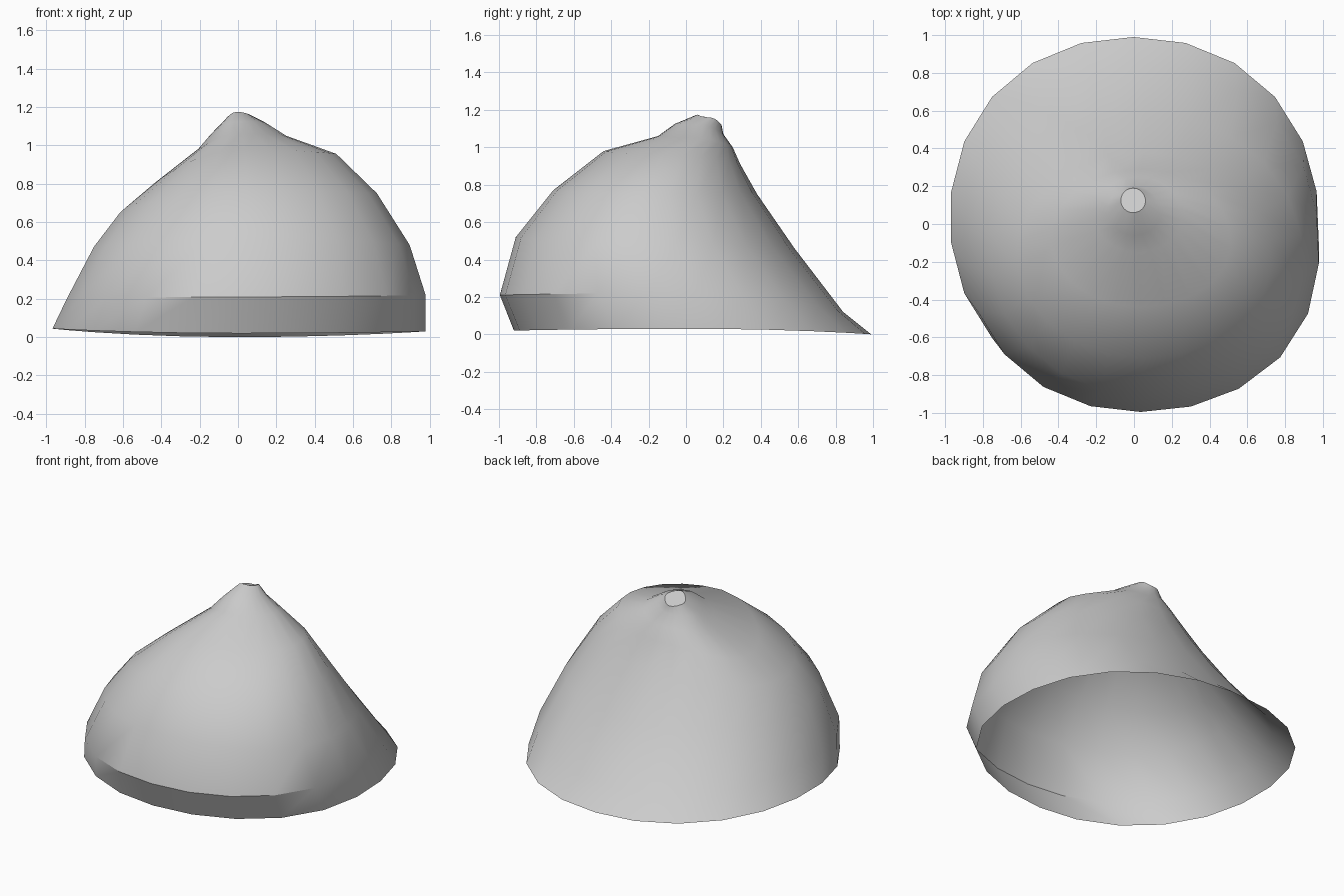
import bpy
import bmesh
import math

cube = bpy.data.objects.get("Cube")
if cube:
    bpy.data.objects.remove(cube, do_unlink=True)

SIDES = 22

# Matching outlines from crown to rim: (distance along axis, height)
FRONT = [(0.06, 1.175), (-0.06, 1.125), (-0.15, 1.06), (-0.44, 0.98),
         (-0.71, 0.77), (-0.91, 0.52), (-0.995, 0.21), (-0.92, 0.02)]
BACK = [(0.19, 1.12), (0.20, 1.07), (0.25, 1.0), (0.29, 0.91),
        (0.38, 0.75), (0.58, 0.46), (0.84, 0.12), (0.99, 0.0)]
LEFT = [(0.06, 1.16), (0.14, 1.12), (0.25, 1.05), (0.51, 0.955),
        (0.72, 0.75), (0.89, 0.48), (0.97, 0.22), (0.97, 0.03)]
RIGHT = [(-0.07, 1.13), (-0.14, 1.06), (-0.21, 0.98), (-0.44, 0.80),
         (-0.62, 0.65), (-0.76, 0.47), (-0.90, 0.20), (-0.975, 0.045)]


def ring_points(front, back, left, right, squareness):
    """Oval through four outline points, with the height blended around it."""
    cx, cy = (left[0] + right[0]) / 2, (front[0] + back[0]) / 2
    rx, ry = (left[0] - right[0]) / 2, (back[0] - front[0]) / 2
    for i in range(SIDES):
        a = 2 * math.pi * i / SIDES - math.pi / 2
        c, s = math.cos(a), math.sin(a)
        k = (abs(c) ** squareness + abs(s) ** squareness) ** (-1 / squareness)
        # Slight bulge on the front left shoulder
        k *= 1 + 0.03 * max(0, math.cos(a + math.radians(30))) ** 8
        zx = left[1] if c > 0 else right[1]
        zy = back[1] if s > 0 else front[1]
        yield cx + rx * k * c, cy + ry * k * s, zx * c * c + zy * s * s


# Hollow shell lofted through the rings, open underneath
bm = bmesh.new()
rings = []
for n, points in enumerate(zip(FRONT, BACK, LEFT, RIGHT)):
    square = 2.12 if n > 5 else 2.0
    rings.append([bm.verts.new(p) for p in ring_points(*points, square)])
for upper, lower in zip(rings, rings[1:]):
    for i in range(SIDES):
        j = (i + 1) % SIDES
        bm.faces.new((lower[i], lower[j], upper[j], upper[i]))

# Small tilted cap on the crown
bm.faces.new(rings[0])

mesh = bpy.data.meshes.new("shell")
bm.to_mesh(mesh)
bm.free()
shell = bpy.data.objects.new("shell", mesh)
bpy.context.collection.objects.link(shell)

# Plain grey material
grey = bpy.data.materials.new("light grey")
grey.use_nodes = True
grey.diffuse_color = (0.6, 0.6, 0.6, 1)
grey.node_tree.nodes["Principled BSDF"].inputs["Base Color"].default_value = (0.6, 0.6, 0.6, 1)
mesh.materials.append(grey)

# Smooth body with crisp rim band
bpy.ops.object.select_all(action="DESELECT")
shell.select_set(True)
bpy.context.view_layer.objects.active = shell
bpy.ops.object.shade_smooth_by_angle(angle=math.radians(30))
